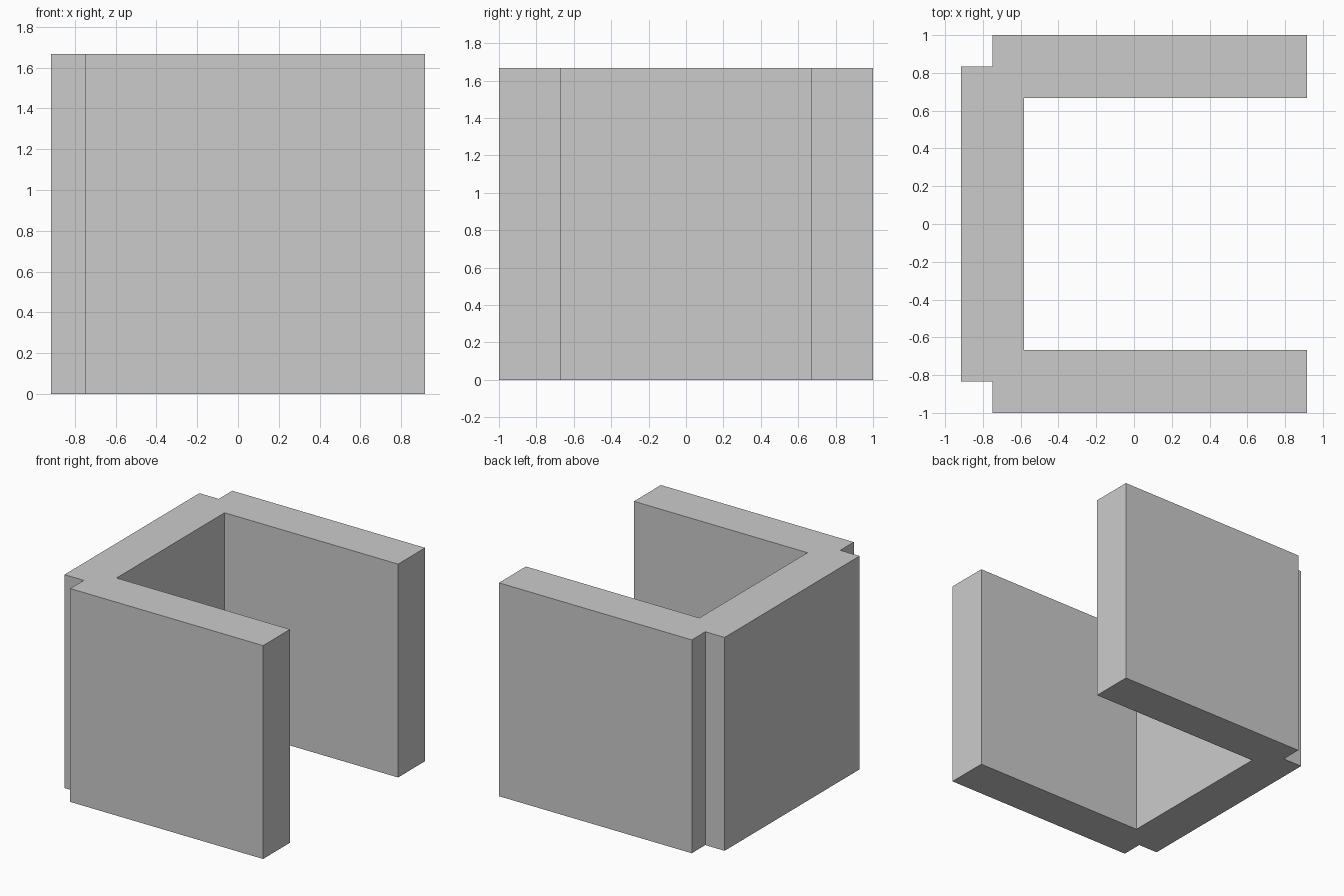
import bpy, bmesh

if "Cube" in bpy.data.objects:
    bpy.data.objects.remove(bpy.data.objects["Cube"])

HEIGHT = 1.667

# Half of the U-shaped plan (y > 0), from the inner back wall to the outer back wall
half = [(-0.583, 0.667), (0.917, 0.667), (0.917, 1.0),
        (-0.75, 1.0), (-0.75, 0.833), (-0.917, 0.833)]
outline = half + [(x, -y) for x, y in reversed(half)]

# Three-sided wall: extrude the mirrored plan upwards
bm = bmesh.new()
base = bm.faces.new([bm.verts.new((x, y, 0)) for x, y in outline])
top = bmesh.ops.extrude_face_region(bm, geom=[base], use_keep_orig=True)
top_verts = [v for v in top["geom"] if isinstance(v, bmesh.types.BMVert)]
bmesh.ops.translate(bm, verts=top_verts, vec=(0, 0, HEIGHT))
bmesh.ops.recalc_face_normals(bm, faces=bm.faces[:])

mesh = bpy.data.meshes.new("three_sided_wall")
bm.to_mesh(mesh)
bm.free()
wall = bpy.data.objects.new("three_sided_wall", mesh)
bpy.context.collection.objects.link(wall)
